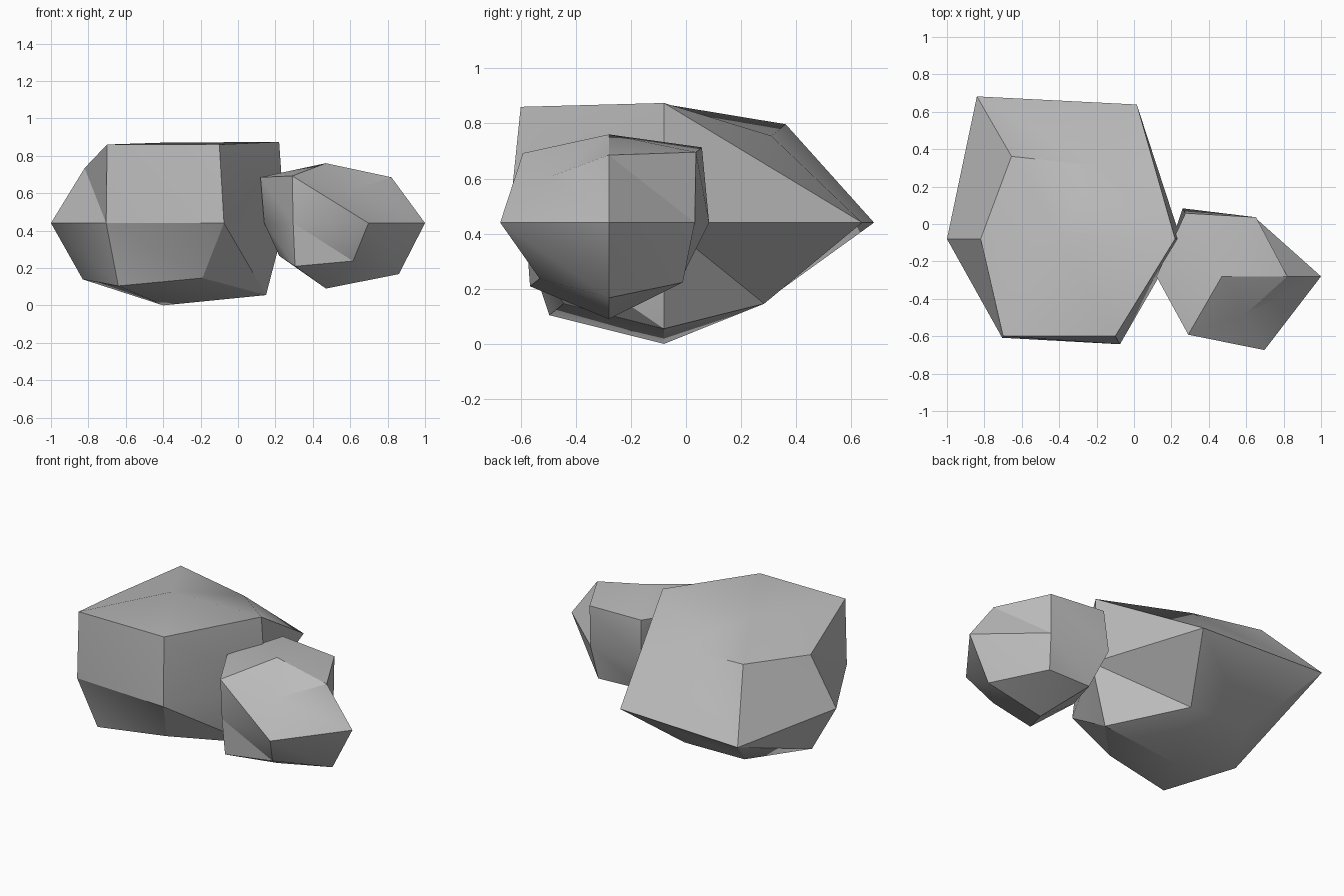
import bpy
import bmesh
from math import cos, sin, radians
from mathutils import Vector

cube = bpy.data.objects.get("Cube")
if cube:
    bpy.data.objects.remove(cube, do_unlink=True)

SIDES = 6
FLATTEN = 0.7   # height of the upper and lower rings relative to their radius

stone = bpy.data.materials.new("stone grey")
stone.use_nodes = True
GREY = (0.5, 0.5, 0.5, 1)
stone.diffuse_color = GREY
bsdf = stone.node_tree.nodes["Principled BSDF"]
bsdf.inputs["Base Color"].default_value = GREY
bsdf.inputs["Roughness"].default_value = 0.9


def make_rock(name, centre, top, bottom, rings):
    """Six-sided faceted ball whose ring corners are pushed in or out along their rays.
    Each ring lists radii counter-clockwise from +x, upper ring first."""
    bm = bmesh.new()
    centre = Vector(centre)
    loops = []
    for level, radii in zip((FLATTEN, 0, -FLATTEN), rings):
        loop = []
        for i, r in enumerate(radii):
            a = radians(360 / SIDES * i)
            loop.append(bm.verts.new(centre + r * Vector((cos(a), sin(a), level))))
        loops.append(loop)
    peak = bm.verts.new((centre.x, centre.y, top))
    base = bm.verts.new((centre.x, centre.y, bottom))
    upper, lower = loops[0], loops[-1]
    for i in range(SIDES):
        j = (i + 1) % SIDES
        bm.faces.new((upper[i], upper[j], peak))
        bm.faces.new((lower[j], lower[i], base))
        # Side bands, each split along the same diagonal
        for hi, lo in zip(loops, loops[1:]):
            bm.faces.new((hi[i], lo[i], lo[j]))
            bm.faces.new((hi[i], lo[j], hi[j]))
    bm.normal_update()
    mesh = bpy.data.meshes.new(name)
    bm.to_mesh(mesh)
    bm.free()
    mesh.materials.append(stone)
    rock = bpy.data.objects.new(name, mesh)
    bpy.context.collection.objects.link(rock)
    # Soften shallow facets, keep the strong ridges
    bpy.ops.object.select_all(action='DESELECT')
    rock.select_set(True)
    bpy.context.view_layer.objects.active = rock
    bpy.ops.object.shade_smooth_by_angle(angle=radians(30))
    return rock


# Large boulder
make_rock("large_rock", (-0.4, -0.08, 0.44), 0.87, 0.0, (
    (0.62, 0.45, 0.51, 0.42, 0.60, 0.60),
    (0.65, 0.83, 0.88, 0.60, 0.61, 0.65),
    (0.55, 0.42, 0.415, 0.43, 0.48, 0.42)))

# Small boulder leaning against it
make_rock("small_rock", (0.47, -0.28, 0.44), 0.76, 0.09, (
    (0.35, 0.365, 0.39, 0.35, 0.36, 0.24),
    (0.53, 0.36, 0.42, 0.33, 0.35, 0.455),
    (0.39, 0.31, 0.30, 0.25, 0.33, 0.29)))
